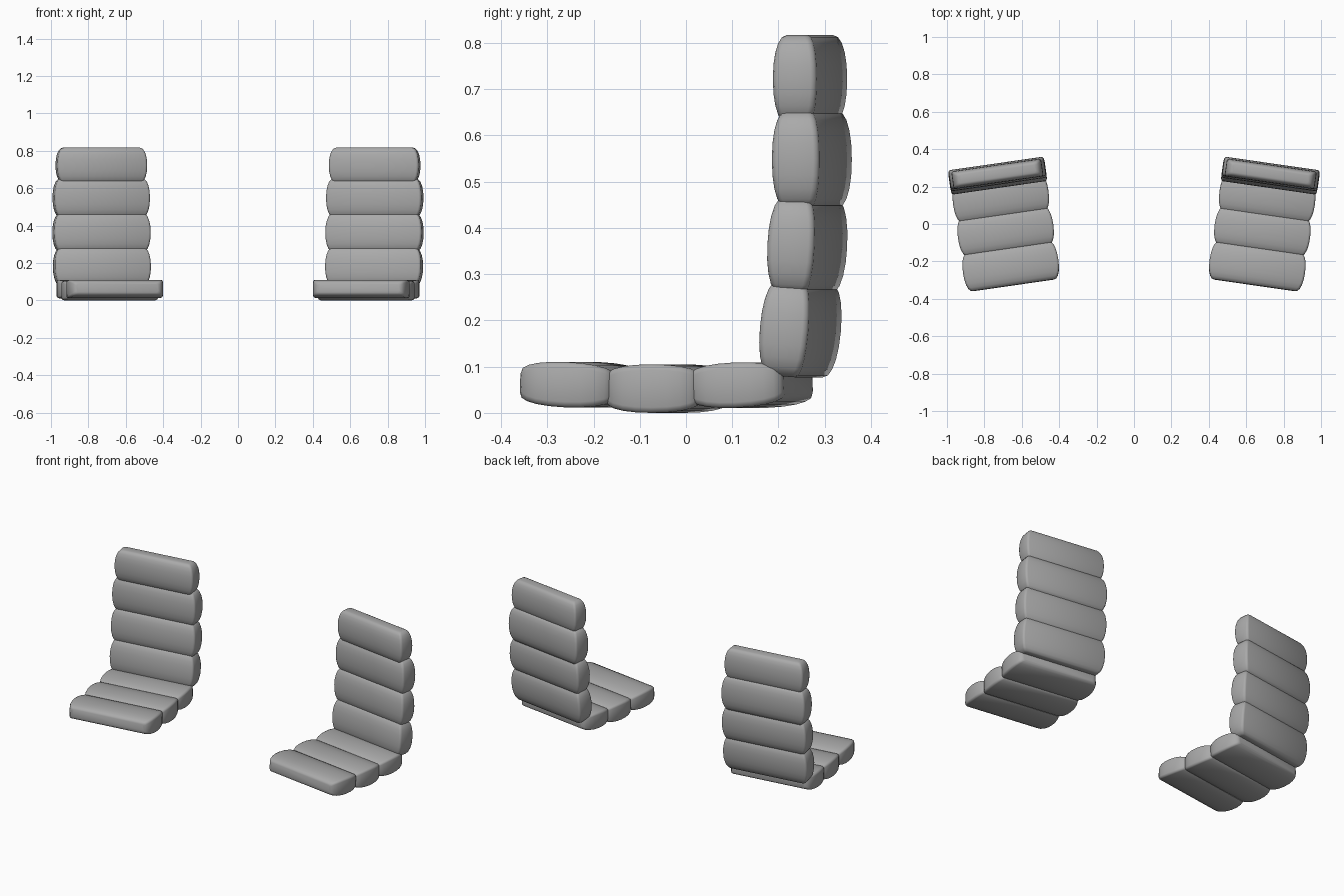
import bpy
import bmesh
from math import sin, cos, pi, radians
from mathutils import Matrix

if "Cube" in bpy.data.objects:
    bpy.data.objects.remove(bpy.data.objects["Cube"])

YAW = 8.2       # each seat is turned outward at the back
SEAT_X = 0.692  # distance of each seat from the centre line
STEPS = 10      # rings along each cushion's bulged profile
POWER = 2 / 2.15
CORNER = 0.012  # rounding of the long corners

fabric = bpy.data.materials.new("dark_grey_fabric")
fabric.diffuse_color = (0.4, 0.4, 0.4, 1)
fabric.use_nodes = True
fabric.node_tree.nodes["Principled BSDF"].inputs["Base Color"].default_value = fabric.diffuse_color


def rounded_rect(x, y, z, r):
    """Rectangle outline with small rounded corners."""
    pts = []
    for q, (sx, sy) in enumerate(((1, 1), (-1, 1), (-1, -1), (1, -1))):
        for j in range(3):
            a = (q + j / 2) * pi / 2
            pts.append((sx * (x - r) + r * cos(a), sy * (y - r) + r * sin(a), z))
    return pts


def cushion(name, width, thick, length, inset_x, inset_y, matrix):
    """Pillow: rounded rectangles stacked along local z with a bulged profile."""
    bm = bmesh.new()
    rings = []
    for i in range(STEPS + 1):
        a = -pi / 2 + pi * i / STEPS
        s, c = sin(a), max(cos(a), 0.0)
        z = length / 2 * abs(s) ** POWER * (1 if s > 0 else -1)
        shrink = 1 - c ** POWER
        x = width / 2 - inset_x * shrink
        y = thick / 2 - inset_y * shrink
        rings.append([bm.verts.new(p) for p in rounded_rect(x, y, z, CORNER)])
    count = len(rings[0])
    for lo, hi in zip(rings, rings[1:]):
        for k in range(count):
            n = (k + 1) % count
            bm.faces.new((lo[k], lo[n], hi[n], hi[k]))
    bm.faces.new(rings[0][::-1])
    bm.faces.new(rings[-1])
    bmesh.ops.recalc_face_normals(bm, faces=bm.faces)
    me = bpy.data.meshes.new(name)
    bm.to_mesh(me)
    bm.free()
    me.shade_smooth()
    me.set_sharp_from_angle(angle=radians(60))
    me.materials.append(fabric)
    ob = bpy.data.objects.new(name, me)
    ob.matrix_world = matrix
    bpy.context.collection.objects.link(ob)


# centre y, centre z, width, thickness, length, tilt
SEAT = [
    (-0.228, 0.061, 0.515, 0.098, 0.206, -92.5),
    (-0.040, 0.0525, 0.515, 0.105, 0.206, -90),
    (0.142, 0.060, 0.515, 0.098, 0.206, -87.5),
]
BACK = [
    (0.250, 0.181, 0.518, 0.106, 0.204, -5),
    (0.265, 0.362, 0.520, 0.103, 0.206, -3),
    (0.275, 0.548, 0.515, 0.104, 0.208, 0),
    (0.271, 0.722, 0.485, 0.096, 0.190, 0),
]

for side, label in ((1, "right"), (-1, "left")):
    base = (Matrix.Translation((side * SEAT_X, 0, 0))
            @ Matrix.Rotation(radians(-side * YAW), 4, 'Z'))
    # seat cushions lie flat, back cushions are stacked upright
    for part, rows in (("seat_cushion", SEAT), ("back_cushion", BACK)):
        for i, (y, z, w, t, l, tilt) in enumerate(rows, 1):
            m = (base @ Matrix.Translation((0, y, z))
                 @ Matrix.Rotation(radians(tilt), 4, 'X'))
            cushion(f"{label}_{part}_{i}", w, t, l, 0.038, 0.025, m)
